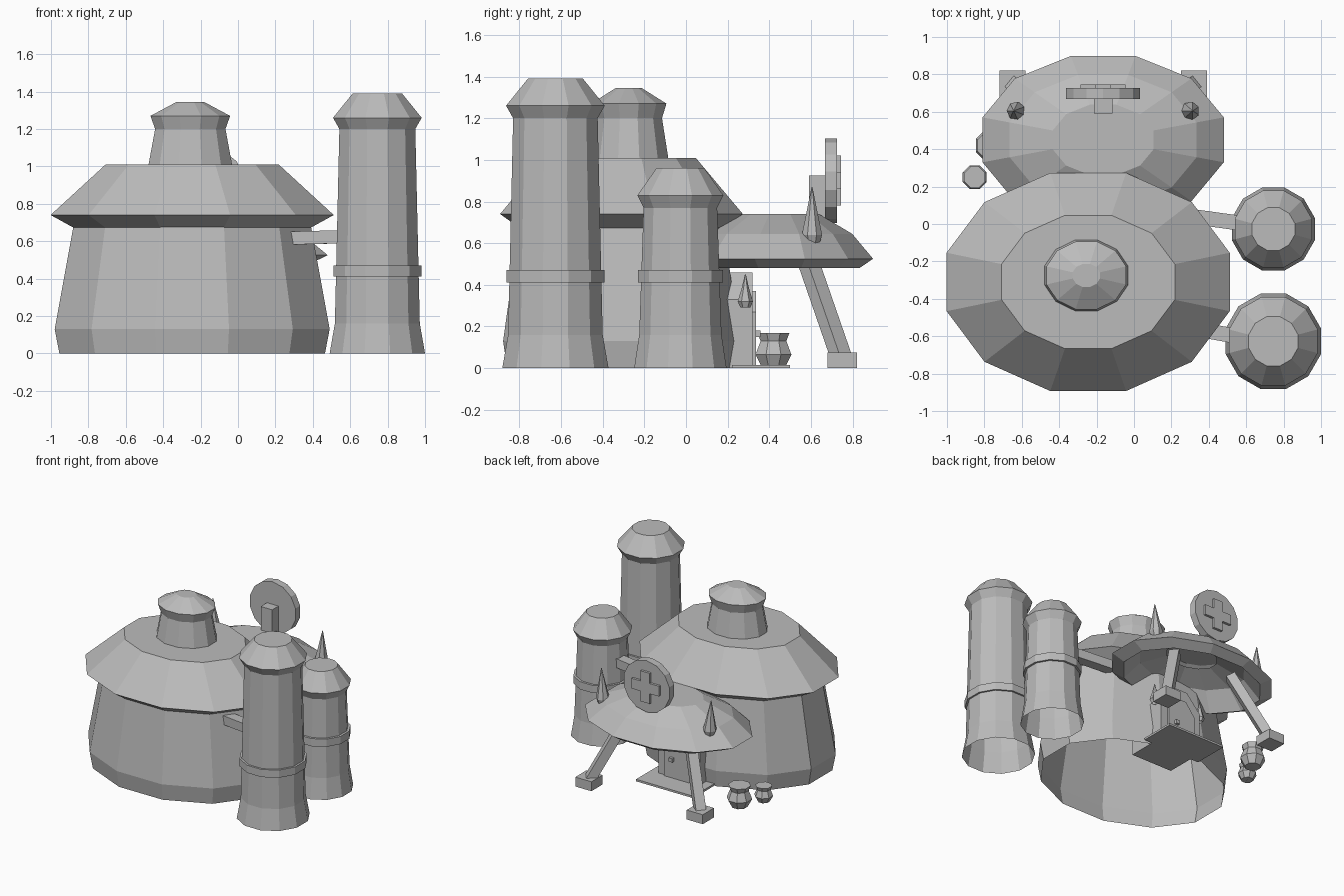
import bpy, bmesh, math
from mathutils import Vector, Matrix

if "Cube" in bpy.data.objects:
    bpy.data.objects.remove(bpy.data.objects["Cube"], do_unlink=True)

stone = bpy.data.materials.new("stone_grey")
stone.use_nodes = True
GREY = (0.5, 0.5, 0.5, 1)
stone.diffuse_color = GREY
stone.node_tree.nodes["Principled BSDF"].inputs["Base Color"].default_value = GREY


def finish(name, bm):
    mesh = bpy.data.meshes.new(name)
    bm.to_mesh(mesh)
    bm.free()
    mesh.materials.append(stone)
    obj = bpy.data.objects.new(name, mesh)
    bpy.context.collection.objects.link(obj)
    return obj


def lathe(name, x, y, rings, squash=1, sides=12, top=True, loop=False, lean=0):
    """Stack (half width, height) rings bottom to top, open underneath."""
    bm = bmesh.new()
    loops = []
    for n, (r, z) in enumerate(rings):
        r /= math.cos(math.pi / sides)
        angles = [(i + 0.5) * math.tau / sides for i in range(sides)]
        loops.append([bm.verts.new((x + lean * n + r * math.cos(a),
                                    y + r * squash * math.sin(a), z)) for a in angles])
    pairs = list(zip(loops, loops[1:]))
    if loop:
        pairs.append((loops[-1], loops[0]))
    for low, high in pairs:
        for i in range(sides):
            j = (i + 1) % sides
            bm.faces.new((low[i], low[j], high[j], high[i]))
    if top:
        bm.faces.new(loops[-1])
    return finish(name, bm)


def box(name, centre, size, turn=None):
    bm = bmesh.new()
    bmesh.ops.create_cube(bm, size=1)
    bmesh.ops.scale(bm, vec=size, verts=bm.verts)
    if turn:
        bmesh.ops.transform(bm, matrix=turn, verts=bm.verts)
    bmesh.ops.translate(bm, vec=centre, verts=bm.verts)
    return finish(name, bm)


def beam(name, start, end, width, height):
    """Square bar between two points."""
    start, end = Vector(start), Vector(end)
    axis = end - start
    turn = axis.to_track_quat('X', 'Z').to_matrix().to_4x4()
    return box(name, (start + end) / 2, (axis.length, width, height), turn)


def prism(name, outline, y0, y1):
    """Extrude an x, z outline along y."""
    bm = bmesh.new()
    face = bm.faces.new([bm.verts.new((x, y0, z)) for x, z in outline])
    new = bmesh.ops.extrude_face_region(bm, geom=[face])["geom"]
    verts = [v for v in new if isinstance(v, bmesh.types.BMVert)]
    bmesh.ops.translate(bm, vec=(0, y1 - y0, 0), verts=verts)
    bmesh.ops.recalc_face_normals(bm, faces=bm.faces)
    return finish(name, bm)


def gable(half, eave, ridge):
    return [(MID - half, 0), (MID + half, 0), (MID + half, eave),
            (MID + half * 0.35, ridge), (MID - half * 0.35, ridge), (MID - half, eave)]


MID = -0.165  # centre line of the porch

# Main hut: wall, roof and vent
lathe("hut_wall", -0.245, -0.31, [(0.71, 0), (0.735, 0.13), (0.635, 0.68)], 0.773, top=False)
lathe("hut_roof", -0.245, -0.31, [(0.63, 0.67), (0.757, 0.74), (0.463, 1.01)], 0.77)
lathe("roof_vent", -0.255, -0.275,
      [(0.225, 1.0), (0.188, 1.2), (0.213, 1.27), (0.073, 1.345)], 0.85)

# Storage towers, with bands and pipes to the hut
for name, y, s, shoulder in (("tall", -0.627, 1, 1.2), ("short", -0.027, 0.87, 0.77)):
    lathe(name + "_tower", 0.745, y,
          [(0.255 * s, 0), (0.227 * s, 0.16), (0.203 * s, shoulder),
           (0.237 * s, shoulder + 0.06), (0.132 * s, shoulder + 0.19)])
    lathe(name + "_tower_band", 0.745, y,
          [(0.2 * s, 0.41), (0.235 * s, 0.41), (0.235 * s, 0.47), (0.2 * s, 0.47)],
          top=False, loop=True)
beam("tall_tower_pipe", (0.22, -0.54, 0.615), (0.6, -0.61, 0.625), 0.08, 0.07)
beam("short_tower_pipe", (0.24, 0.05, 0.615), (0.6, 0.0, 0.625), 0.08, 0.07)

# Porch roof shell
lathe("porch_roof", MID, 0.45,
      [(0.2, 0.68), (0.42, 0.61), (0.55, 0.48), (0.645, 0.525), (0.5, 0.645), (0.27, 0.74)], 0.695)

# Paired porch parts
for side, s in (("left", 1), ("right", -1)):
    box(side + "_foot", (MID + s * 0.485, 0.75, 0.037), (0.14, 0.14, 0.074))
    beam(side + "_leg", (MID + s * 0.485, 0.75, 0.04), (MID + s * 0.26, 0.57, 0.56), 0.075, 0.07)
    lathe(side + "_roof_horn", MID + s * 0.46, 0.605,
          [(0.028, 0.58), (0.045, 0.64), (0.024, 0.75), (0.002, 0.87)],
          sides=7, lean=s * 0.006)
    lathe(side + "_door_horn", MID + s * 0.21, 0.285,
          [(0.02, 0.29), (0.032, 0.32), (0.016, 0.38), (0.002, 0.45)], sides=6)

# Doorway
prism("door_surround", gable(0.18, 0.33, 0.46), 0.0, 0.32)
prism("door_panel", gable(0.12, 0.27, 0.37), 0.3, 0.335)
box("door_knob", (MID + 0.05, 0.343, 0.165), (0.03, 0.03, 0.03))
box("door_step", (MID, 0.36, 0.008), (0.5, 0.28, 0.016))

# Round sign on its post
disc = bmesh.new()
bmesh.ops.create_cone(disc, cap_ends=True, segments=14, radius1=0.203, radius2=0.203, depth=0.058,
                      matrix=Matrix.Translation((MID, 0.697, 0.9)) @ Matrix.Rotation(math.pi / 2, 4, 'X'))
finish("sign_disc", disc)
box("sign_post", (MID, 0.635, 0.8), (0.1, 0.09, 0.25))
a, b = 0.04, 0.12
cross = [(-a, -b), (a, -b), (a, -a), (b, -a), (b, a), (a, a),
         (a, b), (-a, b), (-a, a), (-b, a), (-b, -a), (-a, -a)]
prism("sign_cross", [(MID + x, 0.9 + z) for x, z in cross], 0.71, 0.745)

# Pots
for name, x, y, s in (("large_pot", -0.76, 0.42, 1), ("small_pot", -0.852, 0.25, 0.74)):
    lathe(name, x, y, [(0.001, 0)] + [(r * s, z * s) for r, z in
          ((0.055, 0.002), (0.086, 0.065), (0.062, 0.13), (0.076, 0.168))], sides=8)
